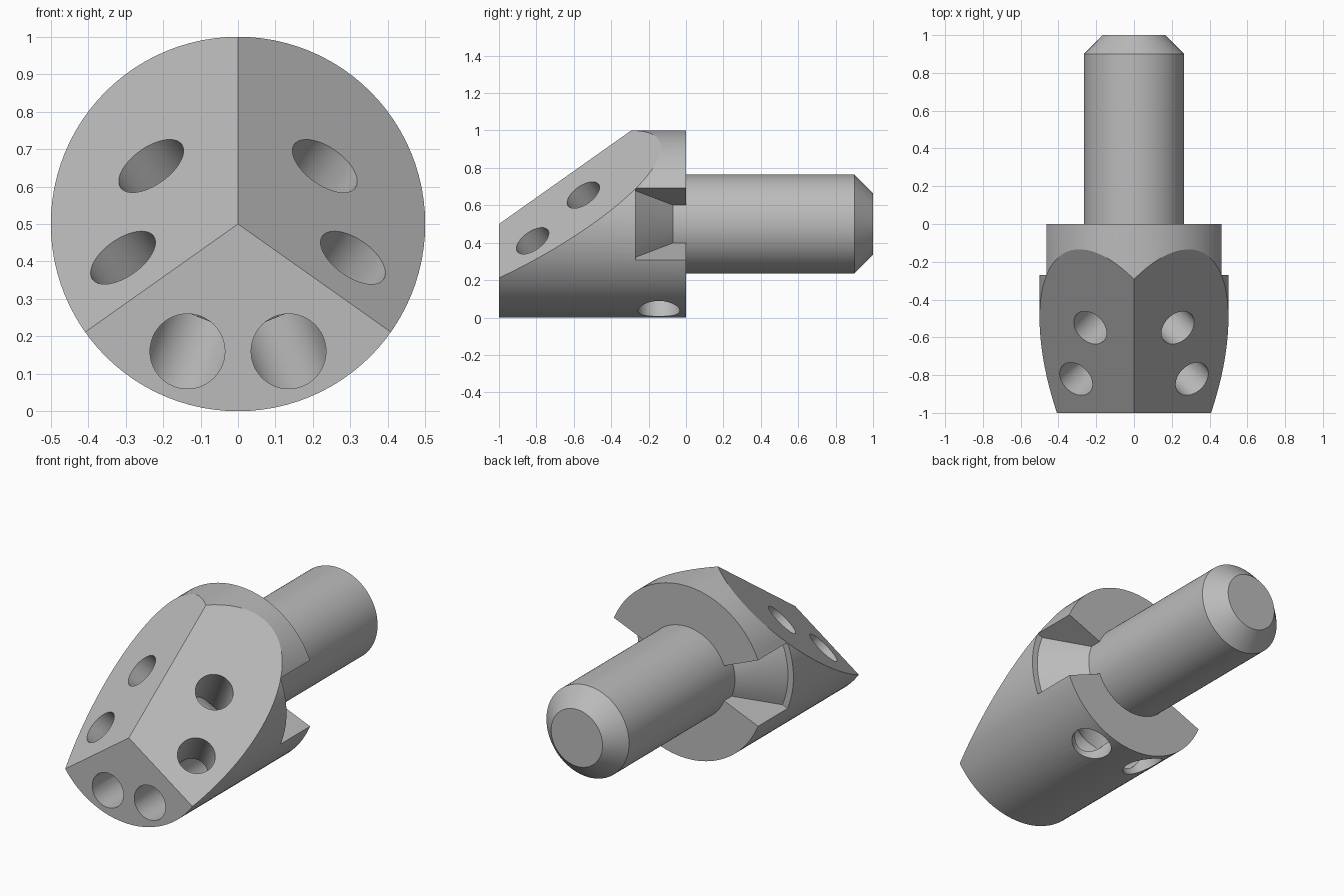
import bpy, bmesh, math
from mathutils import Vector, Matrix

cube = bpy.data.objects.get("Cube")
if cube:
    bpy.data.objects.remove(cube, do_unlink=True)

steel = bpy.data.materials.new("steel_grey")
steel.use_nodes = True
grey = (0.5, 0.5, 0.5, 1)
steel.diffuse_color = grey
steel.node_tree.nodes["Principled BSDF"].inputs["Base Color"].default_value = grey

MID = 0.5          # height of the long axis
SHANK_R = 0.265
HALF = math.radians(22.5)


def finish(bm, name):
    bmesh.ops.recalc_face_normals(bm, faces=bm.faces)
    mesh = bpy.data.meshes.new(name)
    bm.to_mesh(mesh)
    bm.free()
    mesh.materials.append(steel)
    obj = bpy.data.objects.new(name, mesh)
    bpy.context.collection.objects.link(obj)
    return obj


def rod(start, end, radius, sides=48):
    """Solid cylinder between two points."""
    a, b = Vector(start), Vector(end)
    turn = (b - a).to_track_quat('Z', 'Y').to_matrix().to_4x4()
    bm = bmesh.new()
    bmesh.ops.create_cone(bm, cap_ends=True, segments=sides, radius1=radius,
                          radius2=radius, depth=(b - a).length,
                          matrix=Matrix.Translation((a + b) / 2) @ turn)
    return bm


def revolve(points, start, sweep, steps, closed):
    """Spin (radius, y) points about the long axis."""
    bm = bmesh.new()
    vs = [bm.verts.new((r * math.cos(start), y, MID + r * math.sin(start)))
          for r, y in points]
    pairs = list(zip(vs, vs[1:])) + ([(vs[-1], vs[0])] if closed else [])
    es = [bm.edges.new(p) for p in pairs]
    bmesh.ops.spin(bm, geom=vs + es, cent=(0, 0, MID), axis=(0, -1, 0),
                   angle=sweep, steps=steps)
    bmesh.ops.remove_doubles(bm, verts=bm.verts, dist=1e-5)
    bmesh.ops.holes_fill(bm, edges=bm.edges, sides=0)
    return bm


def smooth(obj):
    bpy.ops.object.select_all(action='DESELECT')
    obj.select_set(True)
    bpy.context.view_layer.objects.active = obj
    bpy.ops.object.shade_smooth_by_angle(angle=math.radians(25))


# Head: round bar with two sloping facets meeting at a ridge
bm = rod((0, -1, MID), (0, 0, MID), 0.5, 96)
for s in (1, -1):
    bmesh.ops.bisect_plane(bm, geom=bm.verts[:] + bm.edges[:] + bm.faces[:],
                           plane_co=(0, -1, MID),
                           plane_no=(s * 0.5, -0.5, math.sqrt(0.5)),
                           clear_outer=True)
    bmesh.ops.holes_fill(bm, edges=bm.edges, sides=0)
head = finish(bm, "head")

# Cutters: ports, flushing channels and side notches, mirrored
cutters = []
slot = [(0.25, 0.05), (0.25, -0.055), (0.465, -0.27), (0.6, -0.27), (0.6, 0.05)]
for s in (1, -1):
    drill = Vector((-s * 0.5, 0.5, -math.sqrt(0.5)))
    out = Vector((s * 0.37, 0, -0.929))
    hub = Vector((0, -0.145, MID))
    upper = Vector((s * 0.232, -0.549, 0.655))
    lower = Vector((s * 0.307, -0.82, 0.41))
    cutters += [
        finish(rod((s * 0.135, -1.1, 0.16), (s * 0.135, -0.145, 0.16), 0.1),
               "channel_cutter"),
        finish(rod(hub + out * 0.27, hub + out * 0.7, 0.112), "outlet_cutter"),
        finish(rod(upper - drill * 0.2, upper + drill * 0.7, 0.1),
               "upper_port_cutter"),
        finish(rod(lower - drill * 0.2, lower + drill * 0.34, 0.1),
               "lower_port_cutter"),
        finish(revolve(slot, -HALF + (0 if s > 0 else math.pi),
                       2 * HALF, 12, True), "notch_cutter"),
    ]

bpy.context.view_layer.objects.active = head
for c in cutters:
    c.hide_render = True
    mod = head.modifiers.new(c.name, 'BOOLEAN')
    mod.operation = 'DIFFERENCE'
    mod.solver = 'EXACT'
    mod.object = c
    bpy.ops.object.modifier_apply(modifier=mod.name)
for c in cutters:
    bpy.data.objects.remove(c, do_unlink=True)
smooth(head)

# Shank: round bar with a chamfered end, seated in the head
profile = [(0, -0.09), (SHANK_R, -0.09), (SHANK_R, 0.9), (0.165, 1), (0, 1)]
shank = finish(revolve(profile, 0, 2 * math.pi, 96, False), "shank")
smooth(shank)
